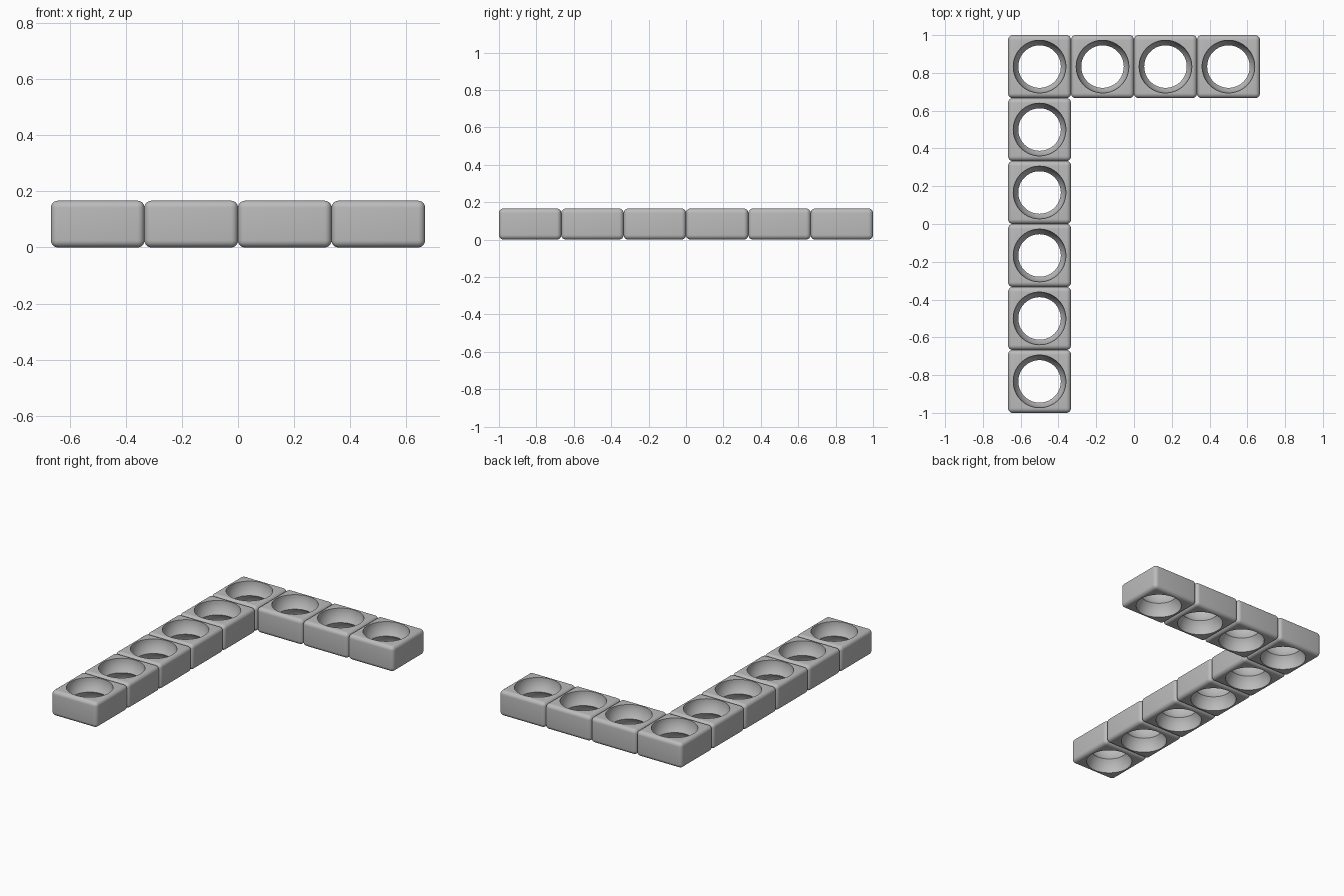
import bpy, bmesh
from math import asin, cos, sin, pi

cube = bpy.data.objects.get("Cube")
if cube:
    bpy.data.objects.remove(cube, do_unlink=True)

CELL = 1 / 3          # block side
H = CELL / 2          # block height
HOLE = 0.14           # radius of the bowl at each face

grey = bpy.data.materials.new("plain_grey")
grey.use_nodes = True
colour = (0.5, 0.5, 0.5, 1)
grey.diffuse_color = colour
grey.node_tree.nodes["Principled BSDF"].inputs["Base Color"].default_value = colour


def to_object(bm, name):
    bmesh.ops.recalc_face_normals(bm, faces=bm.faces)
    mesh = bpy.data.meshes.new(name)
    bm.to_mesh(mesh)
    bm.free()
    obj = bpy.data.objects.new(name, mesh)
    bpy.context.collection.objects.link(obj)
    return obj


# Cutter: two bowls meeting at a sharp waist halfway down
def lathe(profile, sides=64):
    bm = bmesh.new()
    rings = []
    for r, z in profile:
        rings.append([bm.verts.new((r * cos(2 * pi * i / sides),
                                    r * sin(2 * pi * i / sides), z))
                      for i in range(sides)])
    for a, b in zip(rings, rings[1:]):
        for i in range(sides):
            j = (i + 1) % sides
            bm.faces.new((a[i], a[j], b[j], b[i]))
    bm.faces.new(rings[0])
    bm.faces.new(rings[-1])
    return bm


waist = asin(H / 2 / HOLE)
arc = [waist * k / 6 for k in range(1, 7)]
upper = [(HOLE, H / 2 + 0.05)] + [(HOLE * cos(a), H / 2 - HOLE * sin(a)) for a in arc]
lower = [(r, -z) for r, z in reversed(upper[:-1])]
upper[-1] = (upper[-1][0], 0)
cutter = to_object(lathe([(r, z + H / 2) for r, z in upper + lower]), "hole_cutter")
cutter.hide_render = True

# One rounded block with the hole cut through it
bm = bmesh.new()
bmesh.ops.create_cube(bm, size=1)
bmesh.ops.scale(bm, vec=(CELL, CELL, H), verts=bm.verts)
bmesh.ops.translate(bm, vec=(0, 0, H / 2), verts=bm.verts)
bmesh.ops.bevel(bm, geom=list(bm.edges), offset=0.025, segments=6,
                profile=0.5, affect='EDGES')
block = to_object(bm, "block")
block.data.materials.append(grey)
cut = block.modifiers.new("hole", 'BOOLEAN')
cut.operation = 'DIFFERENCE'
cut.solver = 'EXACT'
cut.object = cutter
bpy.context.view_layer.update()
graph = bpy.context.evaluated_depsgraph_get()
mesh = bpy.data.meshes.new_from_object(block.evaluated_get(graph))
mesh.name = "holed_block"
block.modifiers.clear()
block.data = mesh
mesh.materials.clear()
mesh.materials.append(grey)
bpy.data.objects.remove(cutter, do_unlink=True)

bpy.ops.object.select_all(action='DESELECT')
block.select_set(True)
bpy.context.view_layer.objects.active = block
bpy.ops.object.shade_smooth_by_angle(angle=pi / 6)

# L-shaped layout: a long column and a short row sharing the corner block
column = [(0, j) for j in range(6)]
row = [(i, 5) for i in range(1, 4)]
for n, (i, j) in enumerate(column + row):
    name = f"column_block_{j + 1}" if i == 0 else f"row_block_{i}"
    obj = block if n == 0 else bpy.data.objects.new(name, mesh)
    obj.name = name
    if n:
        bpy.context.collection.objects.link(obj)
    obj.location = ((i - 1.5) * CELL, (j - 2.5) * CELL, 0)
